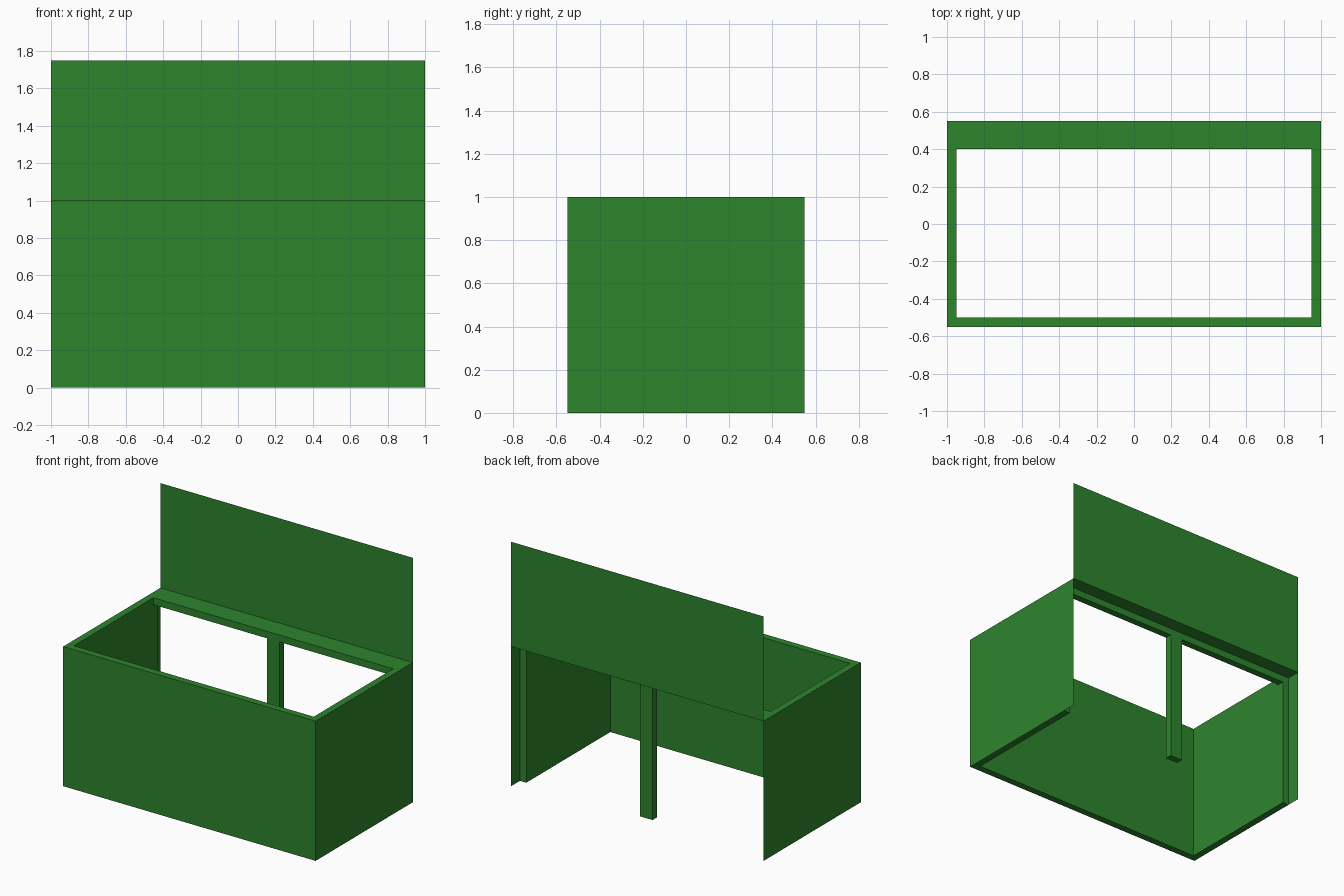
import bpy
import bmesh
from mathutils import Vector

cube = bpy.data.objects.get("Cube")
if cube:
    bpy.data.objects.remove(cube, do_unlink=True)

# Single flat green
green = bpy.data.materials.new("green paint")
green.use_nodes = True
colour = (0.027, 0.232, 0.027, 1.0)
green.diffuse_color = colour
green.node_tree.nodes["Principled BSDF"].inputs["Base Color"].default_value = colour

FRONT, BACK = -0.55, 0.55     # outer depth
FRAME = 0.45                  # rear end of the solid walls
T = 0.05                      # wall thickness
TOP = 1.0                     # counter height
SIGN_TOP = 1.75


def add_object(name, bm):
    bmesh.ops.recalc_face_normals(bm, faces=bm.faces)
    mesh = bpy.data.meshes.new(name)
    bm.to_mesh(mesh)
    bm.free()
    mesh.materials.append(green)
    obj = bpy.data.objects.new(name, mesh)
    bpy.context.collection.objects.link(obj)
    return obj


def prism(name, outline, z0, z1):
    """Extrude a plan outline upward from z0 to z1."""
    bm = bmesh.new()
    face = bm.faces.new([bm.verts.new((x, y, z0)) for x, y in outline])
    ext = bmesh.ops.extrude_face_region(bm, geom=[face])
    verts = [g for g in ext["geom"] if isinstance(g, bmesh.types.BMVert)]
    bmesh.ops.translate(bm, verts=verts, vec=(0, 0, z1 - z0))
    return add_object(name, bm)


def box(name, x0, x1, y0, y1, z0, z1):
    return prism(name, [(x0, y0), (x1, y0), (x1, y1), (x0, y1)], z0, z1)


def sheet(name, corner, u, v):
    """Single flat sheet spanned by two edge vectors."""
    c, u, v = Vector(corner), Vector(u), Vector(v)
    bm = bmesh.new()
    bm.faces.new([bm.verts.new(p) for p in (c, c + u, c + u + v, c + v)])
    return add_object(name, bm)


# Front and side walls as one U-shaped shell, open at the back, top and bottom
inner = 1 - T
prism("front_and_side_walls",
      [(-1, FRONT), (1, FRONT), (1, FRAME), (inner, FRAME),
       (inner, FRONT + T), (-inner, FRONT + T), (-inner, FRAME), (-1, FRAME)],
      0, TOP)

# Rear frame: centre post and a top rail on each side of it
box("rear_centre_post", -T, T, FRAME - T, FRAME, 0, TOP)
for side, x0, x1 in (("right", -inner, -T), ("left", T, inner)):
    box(f"rear_top_rail_{side}", x0, x1, FRAME - T, FRAME, TOP - T, TOP)

# Thin rear skin: side flanges, ledge and raised back panel
depth = BACK - FRAME
for side, x in (("right", -1), ("left", 1)):
    sheet(f"side_flange_{side}", (x, FRAME, 0), (0, depth, 0), (0, 0, TOP))
sheet("rear_ledge", (-1, FRAME, TOP), (2, 0, 0), (0, depth, 0))
sheet("back_panel", (-1, BACK, TOP), (2, 0, 0), (0, 0, SIGN_TOP - TOP))
